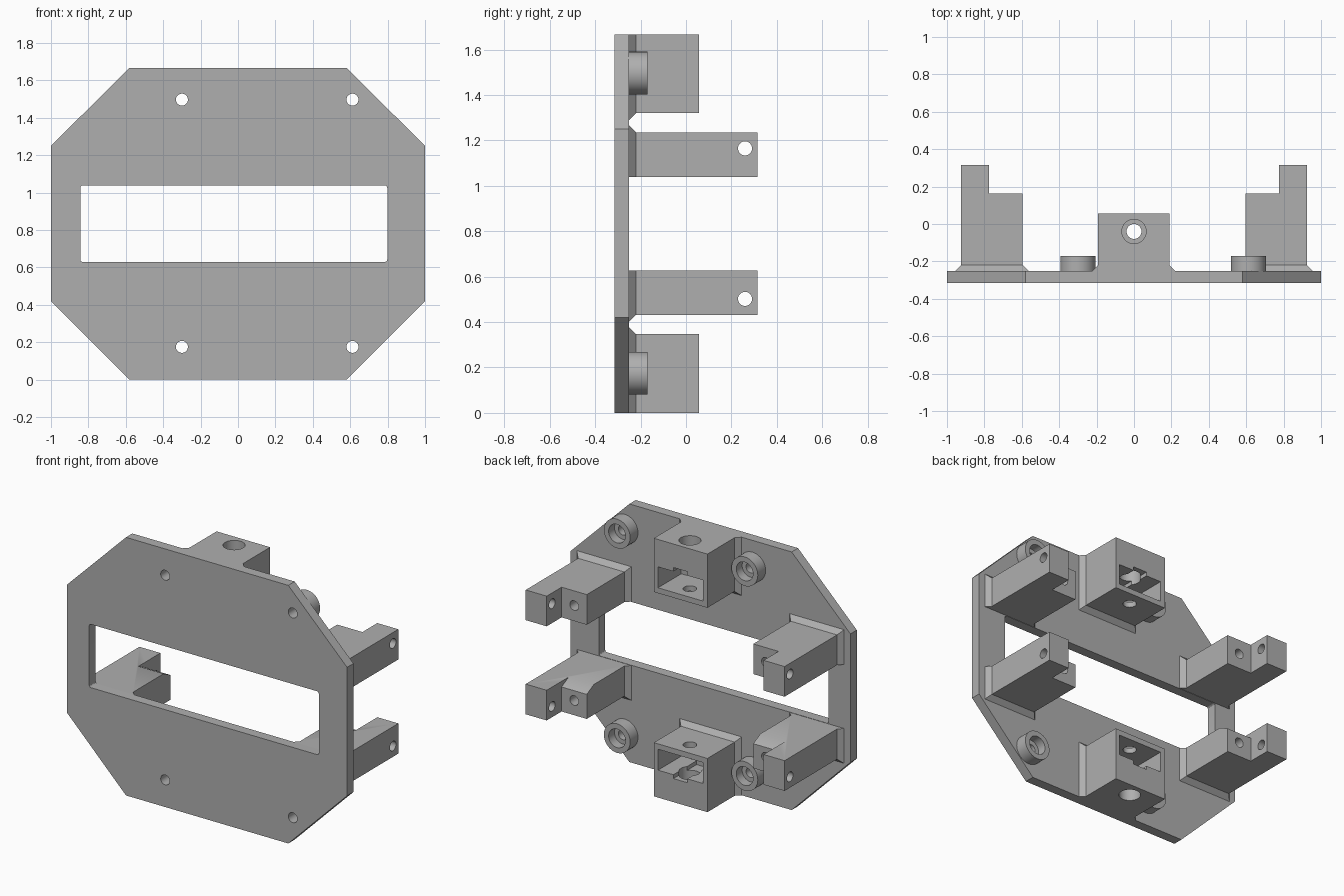
import bpy, bmesh, math
from mathutils import Matrix, Vector

cube = bpy.data.objects.get("Cube")
if cube:
    bpy.data.objects.remove(cube, do_unlink=True)

grey = bpy.data.materials.new("matte grey")
grey.use_nodes = True
grey.diffuse_color = (0.43, 0.43, 0.43, 1)
grey.node_tree.nodes["Principled BSDF"].inputs["Base Color"].default_value = grey.diffuse_color

H = 1.667                       # total height
BACK, ROOT = -0.25, -0.22       # plate back, top of the root chamfers


def make(name, bm):
    bmesh.ops.recalc_face_normals(bm, faces=bm.faces)
    mesh = bpy.data.meshes.new(name)
    bm.to_mesh(mesh)
    bm.free()
    mesh.materials.append(grey)
    obj = bpy.data.objects.new(name, mesh)
    bpy.context.collection.objects.link(obj)
    return obj


def prism(name, outline, axis, lo, hi):
    """Extrude a 2D outline along x, y or z; outline keeps the other two axes in order."""
    bm = bmesh.new()

    def place(p):
        co = list(p)
        co.insert("xyz".index(axis), lo)
        return co
    face = bm.faces.new([bm.verts.new(place(p)) for p in outline])
    top = bmesh.ops.extrude_face_region(bm, geom=[face])
    step = Vector([hi - lo if a == axis else 0 for a in "xyz"])
    bmesh.ops.translate(bm, vec=step, verts=[v for v in top["geom"] if isinstance(v, bmesh.types.BMVert)])
    return make(name, bm)


def box(name, x, y, z):
    return prism(name, [(x[0], y[0]), (x[1], y[0]), (x[1], y[1]), (x[0], y[1])], "z", *sorted(z))


def flare(name, x0, x1, z0, z1, grow_z0, grow_z1):
    """Chamfered foot that widens towards the plate."""
    g = BACK - ROOT
    bm = bmesh.new()
    for y, d in ((BACK - 0.01, -g), (BACK, -g), (ROOT, 0)):
        for x in (x0 - d, x1 + d):
            for z in (z0 - d * grow_z0, z1 + d * grow_z1):
                bm.verts.new((x, y, z))
    bmesh.ops.convex_hull(bm, input=bm.verts)
    return make(name, bm)


def cylinder(name, center, radius, length, axis):
    bm = bmesh.new()
    turn = {"x": Matrix.Rotation(math.pi / 2, 4, "Y"),
            "y": Matrix.Rotation(math.pi / 2, 4, "X"), "z": Matrix()}[axis]
    bmesh.ops.create_cone(bm, cap_ends=True, segments=40, radius1=radius, radius2=radius,
                          depth=length, matrix=Matrix.Translation(center) @ turn)
    return make(name, bm)


def combine(obj, operation, others):
    for other in others:
        mod = obj.modifiers.new("combine", "BOOLEAN")
        mod.operation, mod.solver, mod.object = operation, "EXACT", other
    bpy.context.view_layer.update()
    graph = bpy.context.evaluated_depsgraph_get()
    mesh = bpy.data.meshes.new_from_object(obj.evaluated_get(graph))
    obj.modifiers.clear()
    obj.data = mesh
    for other in others:
        bpy.data.objects.remove(other, do_unlink=True)
    return obj


def smooth(obj):
    bpy.ops.object.select_all(action="DESELECT")
    obj.select_set(True)
    bpy.context.view_layer.objects.active = obj
    bpy.ops.object.shade_smooth_by_angle(angle=math.radians(30))


# Octagonal face plate with a rounded window and four screw holes
octagon = [(-0.58, 0), (0.58, 0), (1, 0.42), (1, 1.25), (0.58, H), (-0.58, H), (-1, 1.25), (-1, 0.42)]
plate = prism("face_plate", octagon, "y", -0.315, BACK)
window = []
for cx, cz, start in ((0.785, 1.025, 0), (-0.83, 1.025, 90), (-0.83, 0.642, 180), (0.785, 0.642, 270)):
    for a in (0, 30, 60, 90):
        t = math.radians(start + a)
        window.append((cx + 0.013 * math.cos(t), cz + 0.013 * math.sin(t)))
bosses = [(x, z) for x in (-0.3, 0.612) for z in (0.175, H - 0.17)]
combine(plate, "DIFFERENCE", [prism("window_cutter", window, "y", -0.5, 0)]
        + [cylinder("hole_cutter", (x, -0.28, z), 0.032, 0.3, "y") for x, z in bosses])
smooth(plate)

# Counterbored screw bosses
for x, z in bosses:
    boss = cylinder("screw_boss", (x, -0.21, z), 0.094, 0.08, "y")
    combine(boss, "DIFFERENCE", [cylinder("bore_cutter", (x, -0.19, z), 0.06, 0.08, "y"),
                                 cylinder("hole_cutter", (x, -0.2, z), 0.032, 0.3, "y")])
    smooth(boss)

for level in ("upper", "lower"):
    up = level == "upper"

    def zz(z):
        return z if up else H - z

    # Hollow pivot block with a nut pocket open to the back
    lo, hi = sorted((zz(1.32), zz(H)))
    block = box(level + "_pivot_block", (-0.193, 0.19), (BACK, 0.057), (lo, hi))
    combine(block, "UNION", [flare("foot", -0.193, 0.19, lo, hi, up, not up)])
    combine(block, "DIFFERENCE", [
        box("pocket_cutter", (-0.16, 0.16), (-0.18, 0.2), (zz(1.355), zz(1.49))),
        box("groove_cutter", (-0.05, 0.05), (-0.18, 0.2), (zz(1.45), zz(1.515))),
        cylinder("wide_bore_cutter", (0, -0.04, zz(1.6)), 0.065, 0.24, "z"),
        cylinder("narrow_bore_cutter", (0, -0.04, zz(1.36)), 0.04, 0.2, "z")])
    smooth(block)

    # Stepped arms with cross-drilled prongs
    for side, s in (("left", 1), ("right", -1)):
        lo, hi = sorted((zz(1.04), zz(1.235)))
        steps = [(0.595, BACK), (0.925, BACK), (0.925, 0.315), (0.775, 0.315), (0.775, 0.163), (0.595, 0.163)]
        arm = prism(f"{level}_{side}_arm", [(s * x, y) for x, y in steps], "z", lo, hi)
        x0, x1 = sorted((s * 0.595, s * 0.925))
        combine(arm, "UNION", [flare("foot", x0, x1, lo, hi, not up, up)])
        cutters = [cylinder("prong_hole_cutter", (s * 0.85, 0.26, zz(1.165)), 0.031, 0.3, "x"),
                   cylinder("step_hole_cutter", (s * 0.685, 0.11, zz(1.14)), 0.031, 0.24, "y")]
        if not up:
            # Sloped relief on the step
            a, b = sorted((s * 0.5, s * 0.775))
            cutters.append(prism("slope_cutter", [(0.09, hi), (0.09, hi + 0.1), (0.2, hi + 0.1),
                                                  (0.2, hi - 0.055)], "x", a, b))
        combine(arm, "DIFFERENCE", cutters)
        smooth(arm)
